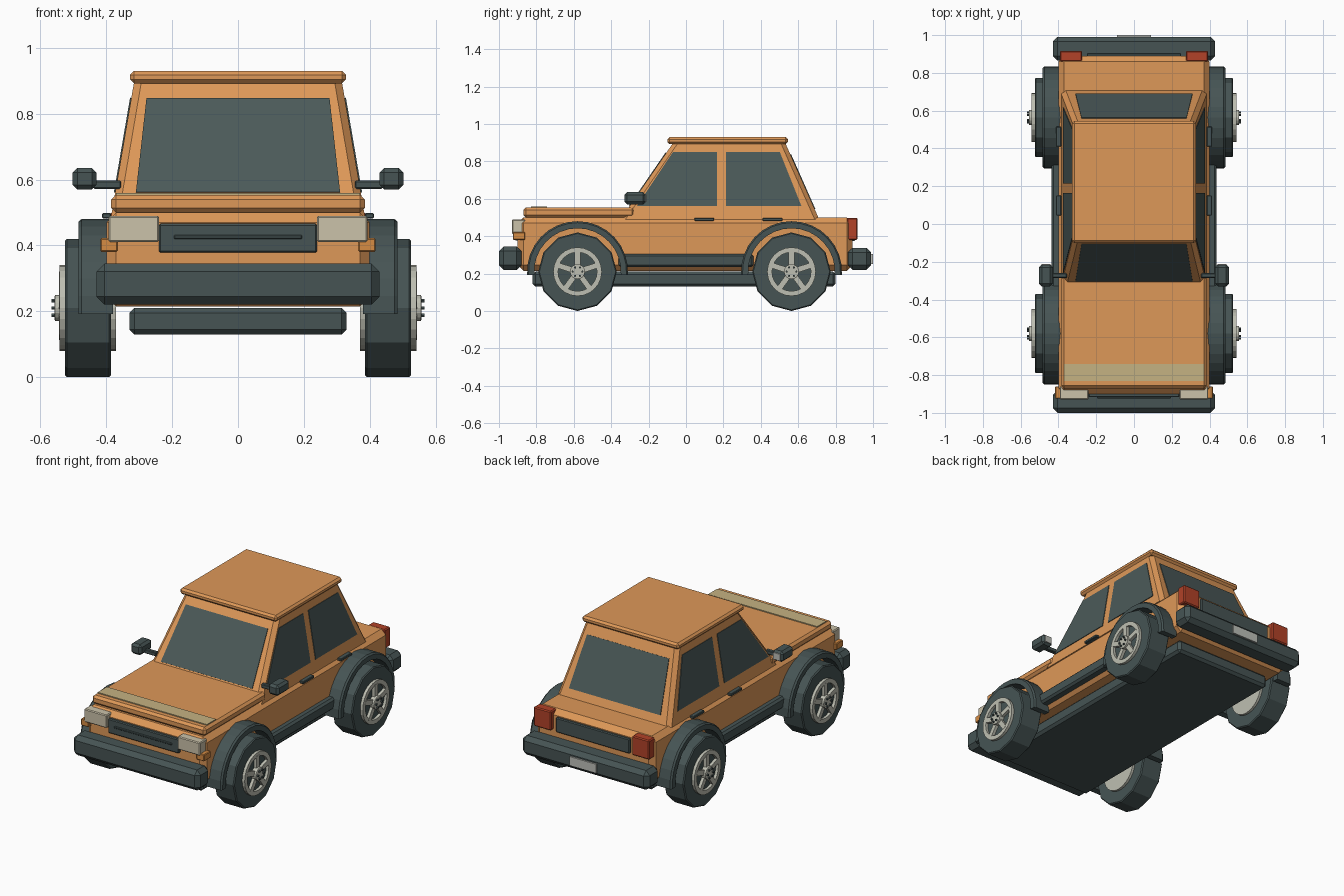
import bpy, bmesh, math
from mathutils import Vector, Matrix

if "Cube" in bpy.data.objects:
    bpy.data.objects.remove(bpy.data.objects["Cube"])


def material(name, r, g, b):
    lin = [((c / 255 + 0.055) / 1.055) ** 2.4 for c in (r, g, b)]
    m = bpy.data.materials.new(name)
    m.diffuse_color = (*lin, 1)
    m.use_nodes = True
    m.node_tree.nodes["Principled BSDF"].inputs["Base Color"].default_value = m.diffuse_color
    return m


PAINT = material("orange_paint", 222, 152, 88)
TRIM = material("dark_trim", 70, 84, 84)
GLASS = material("tinted_glass", 75, 90, 89)
LAMP = material("pale_lamp", 203, 194, 170)
STRIPE = material("sand_stripe", 197, 178, 130)
RIM = material("light_rim", 190, 191, 178)
RED = material("tail_red", 178, 66, 40)
AMBER = material("amber", 214, 140, 68)
PLATE = material("plate_grey", 190, 192, 186)


def finish(name, bm, mat):
    bmesh.ops.recalc_face_normals(bm, faces=bm.faces[:])
    me = bpy.data.meshes.new(name)
    bm.to_mesh(me)
    bm.free()
    me.materials.append(mat)
    ob = bpy.data.objects.new(name, me)
    bpy.context.collection.objects.link(ob)
    return ob


def bevel(bm, edges, size):
    bmesh.ops.bevel(bm, geom=edges, offset=size, segments=1, affect='EDGES')


def box(name, x, y, z, mat, b=0.0):
    """Chamfered box from (min, max) ranges."""
    bm = bmesh.new()
    bmesh.ops.create_cube(bm, size=1)
    for v in bm.verts:
        v.co = [r[0] + (c + 0.5) * (r[1] - r[0]) for r, c in zip((x, y, z), v.co)]
    if b:
        bevel(bm, bm.edges[:], b)
    return finish(name, bm, mat)


def pair(name, x, y, z, mat, b=0.0):
    """Right and left copies of a box."""
    box(name + "_right", x, y, z, mat, b)
    box(name + "_left", (-x[1], -x[0]), y, z, mat, b)


def plate(name, pts, out, mat):
    """Thin plate on a sloped face, pushed along the outward vector."""
    pts = [Vector(p) for p in pts]
    n = (pts[1] - pts[0]).cross(pts[2] - pts[0]).normalized()
    if n.dot(Vector(out)) < 0:
        n = -n
    bm = bmesh.new()
    a = [bm.verts.new(p - n * 0.004) for p in pts]
    c = [bm.verts.new(p + n * 0.004) for p in pts]
    bm.faces.new(a)
    bm.faces.new(c)
    for i in range(len(pts)):
        j = (i + 1) % len(pts)
        bm.faces.new((a[i], a[j], c[j], c[i]))
    finish(name, bm, mat)


def sweep(name, profile, steps, start, end, centre, mat, closed_section):
    """Sweep (x, radius) points around the x axis through centre (y, z)."""
    bm = bmesh.new()
    full = abs(end - start) >= 360
    rows = []
    for i in range(steps if full else steps + 1):
        t = math.radians(start + (end - start) * i / steps)
        rows.append([bm.verts.new((x, centre[0] + r * math.cos(t), centre[1] + r * math.sin(t)))
                     for x, r in profile])
    n = len(profile)
    for i in range(steps):
        p, q = rows[i], rows[(i + 1) % len(rows)]
        for k in range(n if closed_section else n - 1):
            bm.faces.new((p[k], p[(k + 1) % n], q[(k + 1) % n], q[k]))
    if not closed_section:
        bm.faces.new([r[0] for r in rows])
        bm.faces.new([r[-1] for r in rows])
    elif not full:
        bm.faces.new(rows[0])
        bm.faces.new(rows[-1])
    return finish(name, bm, mat)


# Lower body, bonnet and underside
box("body", (-0.40, 0.40), (-0.90, 0.89), (0.215, 0.50), PAINT, 0.03)
box("bonnet", (-0.385, 0.385), (-0.87, -0.275), (0.50, 0.553), PAINT, 0.014)
box("bonnet_stripe", (-0.37, 0.37), (-0.83, -0.742), (0.551, 0.559), STRIPE)
box("chassis", (-0.33, 0.33), (-0.82, 0.80), (0.13, 0.21), TRIM, 0.015)
pair("sill", (0.36, 0.437), (-0.36, 0.36), (0.235, 0.305), TRIM, 0.012)

# Cabin: tapered block with chamfered pillars
Z0, Z1, W0, W1 = 0.49, 0.90, 0.385, 0.315


def lerp(a, b, z):
    return a + (b - a) * (z - Z0) / (Z1 - Z0)


def half_width(z):
    return lerp(W0, W1, z)


def front_y(z):
    return lerp(-0.35, -0.068, z)


def rear_y(z):
    return lerp(0.712, 0.53, z)


bm = bmesh.new()
rings = [[bm.verts.new((sx * half_width(z), f(z), z))
          for sx, f in ((-1, front_y), (1, front_y), (1, rear_y), (-1, rear_y))]
         for z in (Z0, Z1)]
bm.faces.new(rings[0])
bm.faces.new(rings[1])
for i in range(4):
    j = (i + 1) % 4
    bm.faces.new((rings[0][i], rings[0][j], rings[1][j], rings[1][i]))
bevel(bm, [e for e in bm.edges if abs(e.verts[0].co.z - e.verts[1].co.z) > 0.1], 0.022)
finish("cabin", bm, PAINT)
box("roof", (-0.328, 0.328), (-0.10, 0.545), (0.892, 0.93), PAINT, 0.012)

# Windows
for name, f, out, za, zb in (("windscreen", front_y, -1, 0.56, 0.845),
                             ("rear_window", rear_y, 1, 0.545, 0.835)):
    plate(name, [(-0.31, f(za), za), (0.31, f(za), za),
                 (0.278, f(zb), zb), (-0.278, f(zb), zb)], (0, out, 0), GLASS)
for s, side in ((1, "right"), (-1, "left")):
    for name, ys in (("front_door_window", (-0.262, 0.165, 0.165, -0.07)),
                     ("rear_door_window", (0.215, 0.617, 0.502, 0.215))):
        plate(f"{name}_{side}", [(s * half_width(z), y, z) for y, z in
                                 zip(ys, (0.56, 0.56, 0.848, 0.848))], (s, 0, 0), GLASS)

# Bumpers and number plate
box("front_bumper", (-0.43, 0.43), (-1.0, -0.88), (0.22, 0.345), TRIM, 0.025)
box("rear_bumper", (-0.43, 0.43), (0.865, 0.99), (0.22, 0.338), TRIM, 0.025)
box("number_plate", (-0.09, 0.09), (0.985, 1.0), (0.25, 0.305), PLATE)

# Front and rear panels with lamps
box("grille", (-0.24, 0.24), (-0.917, -0.88), (0.378, 0.466), TRIM, 0.005)
box("grille_bar", (-0.195, 0.195), (-0.923, -0.91), (0.42, 0.432), TRIM, 0.003)
pair("headlamp", (0.24, 0.393), (-0.93, -0.86), (0.41, 0.49), LAMP, 0.005)
pair("indicator", (0.365, 0.418), (-0.925, -0.86), (0.38, 0.422), AMBER, 0.004)
box("rear_panel", (-0.25, 0.25), (0.86, 0.905), (0.375, 0.465), TRIM, 0.005)
pair("tail_lamp", (0.275, 0.392), (0.86, 0.917), (0.38, 0.498), RED, 0.006)

# Mirrors and door handles
pair("mirror_arm", (0.355, 0.44), (-0.285, -0.26), (0.572, 0.597), TRIM, 0.004)
pair("mirror", (0.43, 0.502), (-0.33, -0.215), (0.57, 0.635), TRIM, 0.014)
pair("mirror_glass", (0.443, 0.489), (-0.218, -0.211), (0.582, 0.623), PLATE)
for n, y in (("front", 0.045), ("rear", 0.41)):
    pair(n + "_door_handle", (0.385, 0.413), (y, y + 0.105), (0.482, 0.498), TRIM, 0.003)

# Wheels and arches
R = 0.21
for s, side in ((1, "right"), (-1, "left")):
    for end, cy in (("front", -0.58), ("rear", 0.564)):
        tag, c = f"{end}_{side}", (cy, R)

        def turned(name, prof, steps, mat, closed=False, a=0, b=360, centre=c):
            return sweep(f"{name}_{tag}", [(s * x, r) for x, r in prof],
                         steps, a, b, centre, mat, closed)

        turned("tyre", [(0.385, 0.204), (0.391, R), (0.519, R), (0.525, 0.204)], 12, TRIM)
        turned("arch", [(0.38, 0.232), (0.485, 0.232), (0.485, 0.262), (0.475, 0.27),
                        (0.38, 0.27)], 16, TRIM, True, -4, 184)
        turned("rim_ring", [(0.515, 0.104), (0.542, 0.104), (0.542, 0.13), (0.515, 0.13)],
               24, RIM, True)
        turned("inner_rim", [(0.37, 0.13), (0.39, 0.13)], 24, RIM)
        turned("hub", [(0.515, 0.04), (0.555, 0.04), (0.557, 0.036)], 16, RIM)
        # Five spokes
        bm = bmesh.new()
        for k in range(5):
            m = (Matrix.Translation((s * 0.53, cy, R)) @ Matrix.Rotation(k * math.tau / 5, 4, 'X')
                 @ Matrix.Translation((0, 0, 0.07)) @ Matrix.Diagonal((0.026, 0.03, 0.08, 1)))
            bmesh.ops.create_cube(bm, size=1, matrix=m)
        finish(f"spokes_{tag}", bm, RIM)
        # Hub bolts
        for k in range(6):
            t = k * math.tau / 6
            turned(f"bolt_{k}", [(0.55, 0.006), (0.566, 0.006)], 6, TRIM,
                   centre=(cy + 0.026 * math.cos(t), R + 0.026 * math.sin(t)))
